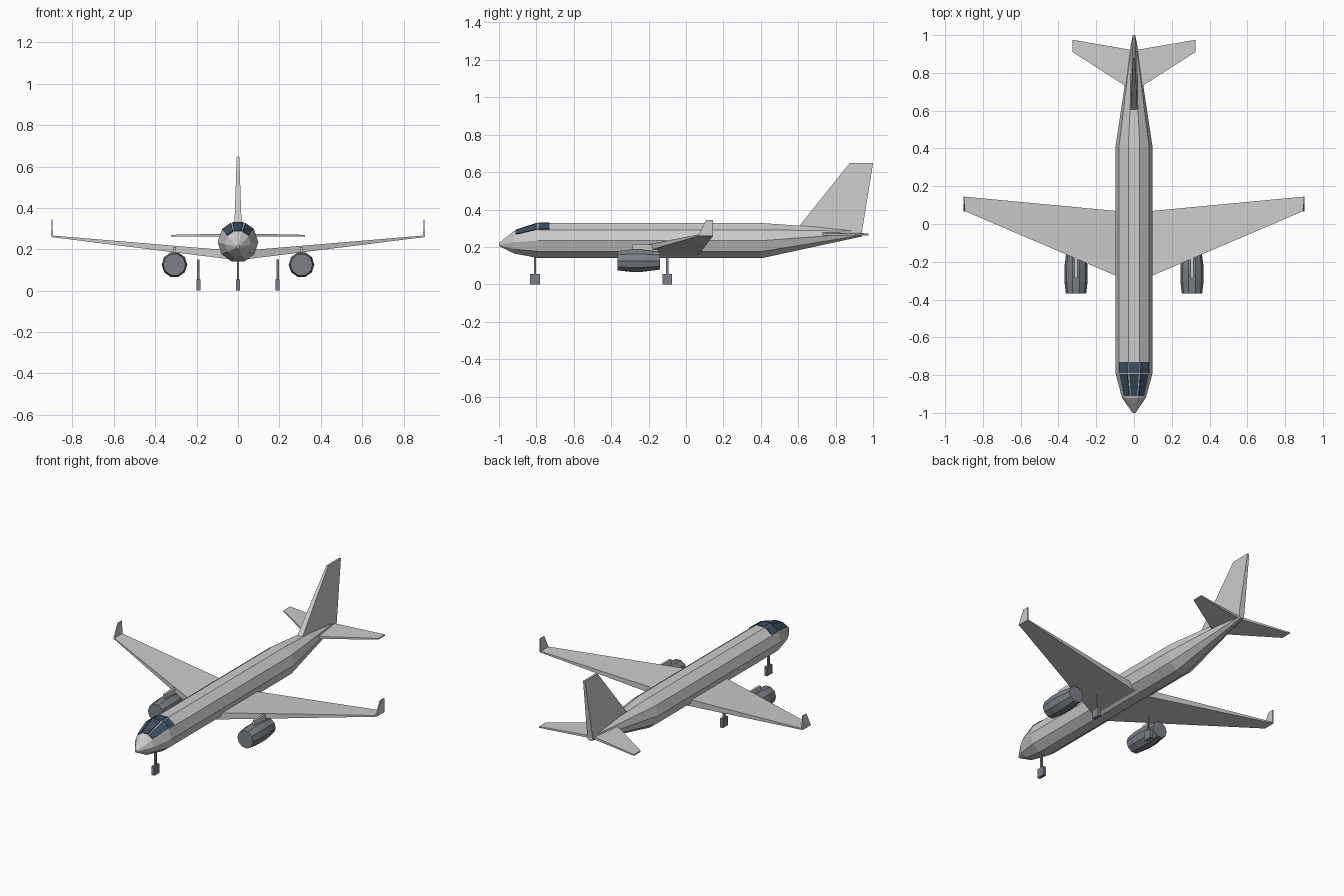
import bpy, bmesh
from math import sin, cos, radians
from mathutils import Vector

cube = bpy.data.objects.get("Cube")
if cube:
    bpy.data.objects.remove(cube, do_unlink=True)


def material(name, rgb):
    m = bpy.data.materials.new(name)
    m.use_nodes = True
    m.diffuse_color = (*rgb, 1)
    m.node_tree.nodes["Principled BSDF"].inputs["Base Color"].default_value = (*rgb, 1)
    return m


LIGHT = material("light_grey", (0.6, 0.6, 0.6))
STEEL = material("blue_grey", (0.2, 0.22, 0.25))
GLASS = material("dark_blue_glass", (0.045, 0.08, 0.13))


def loft(name, rings, mat, mirror=False):
    """Skin a list of matching point rings into a closed solid."""
    bm = bmesh.new()
    loops = [[bm.verts.new(p) for p in ring] for ring in rings]
    n = len(loops[0])
    for a, b in zip(loops, loops[1:]):
        for i in range(n):
            j = (i + 1) % n
            bm.faces.new((a[i], a[j], b[j], b[i]))
    bm.faces.new(loops[0])
    bm.faces.new(loops[-1])
    bmesh.ops.recalc_face_normals(bm, faces=bm.faces)
    mesh = bpy.data.meshes.new(name)
    bm.to_mesh(mesh)
    bm.free()
    mesh.materials.append(mat)
    ob = bpy.data.objects.new(name, mesh)
    bpy.context.collection.objects.link(ob)
    if mirror:
        ob.modifiers.new("Mirror", 'MIRROR')
    return ob


def ring(x, y, z, r, sides=10):
    return [(x + r * cos(radians(360 * i / sides)), y,
             z + r * sin(radians(360 * i / sides))) for i in range(sides)]


def section(x, y0, y1, z0, z1):
    """Rectangle across x, for wings."""
    return [(x, y0, z0), (x, y1, z0), (x, y1, z1), (x, y0, z1)]


def slab(z, y0, y1, half, x=0):
    """Rectangle across z, for fins and boxes."""
    return [(x - half, y0, z), (x + half, y0, z), (x + half, y1, z), (x - half, y1, z)]


# Fuselage: ten-sided tube with drooped nose and raised tail
nose = ring(0, -0.92, 0.225, 0.063)
shoulder = ring(0, -0.79, 0.234, 0.098)
cabin_start = ring(0, -0.73, 0.234, 0.098)
loft("fuselage", [ring(0, -1, 0.213, 0.008), nose, shoulder,
                  ring(0, 0.41, 0.234, 0.098), ring(0, 0.94, 0.273, 0.018)], LIGHT)


# Cockpit windows: thin plates on the three upper facets, in two rows
def window(name, back, front, i, u, v):
    a, b, c, d = (Vector(p) for p in (front[i], front[i + 1], back[i + 1], back[i]))
    corners = [a.lerp(b, s).lerp(d.lerp(c, s), t)
               for s, t in ((u, v[0]), (1 - u, v[0]), (1 - u, v[1]), (u, v[1]))]
    normal = (b - a).cross(d - a).normalized()
    if normal.z < 0:
        normal.negate()
    loft(name, [[p + normal * h for p in corners] for h in (-0.002, 0.004)], GLASS)


for i, label in ((1, "left"), (2, "centre"), (3, "right")):
    window("windscreen_" + label, shoulder, nose, i, 0.07, (0.08, 0.97))
    window("upper_window_" + label, cabin_start, shoulder, i, 0.07, (0.03, 1.0))

# Wings and upturned tips
loft("wings", [section(0.03, -0.302, 0.063, 0.151, 0.194),
               section(0.9, 0.07, 0.145, 0.259, 0.267)], LIGHT, True)
loft("winglets", [slab(0.26, 0.066, 0.145, 0.004, 0.899),
                  slab(0.345, 0.107, 0.145, 0.003, 0.899)], LIGHT, True)

# Tail surfaces
loft("tailplanes", [section(0.004, 0.705, 0.92, 0.261, 0.277),
                    section(0.325, 0.91, 0.975, 0.262, 0.27)], LIGHT, True)
loft("tail_fin", [slab(0.275, 0.576, 0.94, 0.019),
                  slab(0.648, 0.875, 1.0, 0.006)], LIGHT)

# Engines hung on pylons
loft("engines", [ring(0.307, y, 0.126, r) for y, r in
                 ((-0.367, 0.054), (-0.30, 0.062), (-0.23, 0.062), (-0.14, 0.05))],
     STEEL, True)
loft("engine_pylons", [slab(z, -0.285, -0.15, 0.007, 0.307) for z in (0.17, 0.212)],
     LIGHT, True)


# Landing gear: strut and block wheel
def gear(name, x, y, top, mirror):
    loft(name + "_strut", [slab(z, y - 0.006, y + 0.006, 0.006, x) for z in (0.05, top)],
         STEEL, mirror)
    loft(name + "_wheel", [slab(z, y - 0.026, y + 0.026, 0.01, x) for z in (0, 0.055)],
         STEEL, mirror)


gear("nose_gear", 0, -0.807, 0.16, False)
gear("main_gear", 0.191, -0.1, 0.15, True)
